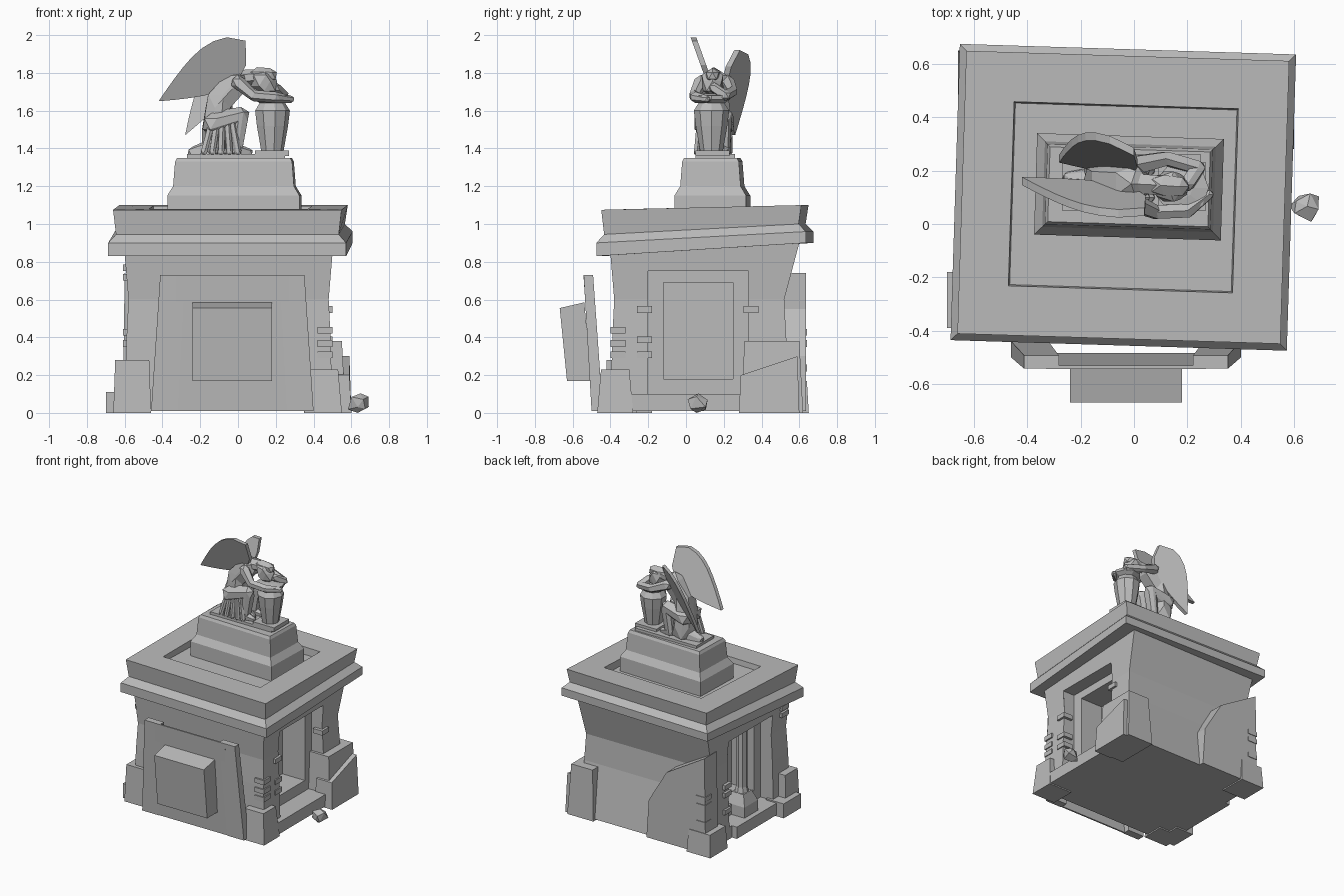
import bpy, bmesh, math, random
from mathutils import Vector, Matrix

random.seed(4)
cube = bpy.data.objects.get("Cube")
if cube:
    bpy.data.objects.remove(cube)

stone = bpy.data.materials.new("grey stone")
stone.use_nodes = True
grey = (.5, .5, .5, 1)
stone.diffuse_color = grey
stone.node_tree.nodes["Principled BSDF"].inputs["Base Color"].default_value = grey

middle = Vector((-.04, .1, 0))


def finish(name, bm, yaw=0):
    bmesh.ops.recalc_face_normals(bm, faces=bm.faces)
    bmesh.ops.rotate(bm, verts=bm.verts, cent=middle,
                     matrix=Matrix.Rotation(math.radians(yaw), 3, 'Z'))
    mesh = bpy.data.meshes.new(name)
    bm.to_mesh(mesh)
    bm.free()
    mesh.materials.append(stone)
    ob = bpy.data.objects.new(name, mesh)
    bpy.context.collection.objects.link(ob)
    return ob


def skin_loops(bm, loops):
    """Join closed loops of vertices in order and cap both ends."""
    for low, high in zip(loops, loops[1:]):
        for i in range(len(low)):
            bm.faces.new((low[i - 1], low[i], high[i], high[i - 1]))
    bm.faces.new(loops[0])
    bm.faces.new(loops[-1])


def stack(name, centre, half, profile, lean=(0, 0), yaw=0):
    """Rectangular rings; profile holds (grow, front height, back height)."""
    bm = bmesh.new()
    loops = []
    for grow, front, back in profile:
        rise = front - profile[0][1]
        cx, cy = centre[0] + lean[0] * rise, centre[1] + lean[1] * rise
        hx, hy = half[0] + grow, half[1] + grow
        loops.append([bm.verts.new(p) for p in
                      ((cx - hx, cy - hy, front), (cx + hx, cy - hy, front),
                       (cx + hx, cy + hy, back), (cx - hx, cy + hy, back))])
    skin_loops(bm, loops)
    return finish(name, bm, yaw)


def block(name, x, y, z, taper=0, drop=0):
    """Block between limits, narrowed by taper and lowered at the front by drop."""
    centre = (sum(x) / 2, sum(y) / 2)
    half = ((x[1] - x[0]) / 2, (y[1] - y[0]) / 2)
    return stack(name, centre, half, [(0, z[0], z[0]), (-taper, z[1] - drop, z[1])])


def lathe(name, cx, cy, sides, profile):
    bm = bmesh.new()
    turns = [math.tau * i / sides for i in range(sides)]
    skin_loops(bm, [[bm.verts.new((cx + r * math.cos(a), cy + r * math.sin(a), z)) for a in turns]
                    for r, z in profile])
    return finish(name, bm)


def plate(name, outline, depth_at, thickness):
    """Upright outline in x and z, set at depth_at(x, z) and thickened along y."""
    bm = bmesh.new()
    face = bm.faces.new([bm.verts.new((x, depth_at(x, z), z)) for x, z in outline])
    made = bmesh.ops.extrude_face_region(bm, geom=[face])["geom"]
    bmesh.ops.translate(bm, vec=(0, thickness, 0),
                        verts=[g for g in made if isinstance(g, bmesh.types.BMVert)])
    return finish(name, bm)


def wing(name, tip, root, over, under, depth_at):
    """Blunt leaf outline that is fullest past its middle."""
    tip, root = Vector(tip), Vector(root)
    along = root - tip
    across = Vector((-along.y, along.x)).normalized()
    steps = [(i + 1) / 8 for i in range(7)]

    def edge(t, width):
        return tip + along * t + across * width * math.sin(math.pi * t ** 1.6) ** .6

    upper = [edge(t, over) for t in steps]
    lower = [edge(t, -under) for t in reversed(steps)]
    plate(name, [tip] + upper + [root] + lower, depth_at, .03)


def limb(name, *balls):
    """Faceted hulls between consecutive balls (x, y, z, radius)."""
    bm = bmesh.new()
    for pair in zip(balls, balls[1:]):
        verts = []
        for x, y, z, r in pair:
            verts += bmesh.ops.create_icosphere(bm, subdivisions=1, radius=r,
                                                matrix=Matrix.Translation((x, y, z)))["verts"]
        hull = bmesh.ops.convex_hull(bm, input=verts)
        inside = set(hull["geom_interior"]) | set(hull["geom_unused"])
        bmesh.ops.delete(bm, geom=[g for g in inside if isinstance(g, bmesh.types.BMVert)],
                         context='VERTS')
    return finish(name, bm)


# Chamber with a waisted back wall
chamber = stack("chamber", (-.05, .1), (.55, .5),
                [(0, .01, .01), (-.01, .4, .4), (-.02, .6, .6), (0, .84, .9)])
for v in chamber.data.vertices:
    if v.co.y > .1 and .2 < v.co.z < .8:
        v.co.y -= .06

# Stepped doorway on each side, with a doorstep
bpy.context.view_layer.objects.active = chamber
for side, label in ((1, "left"), (-1, "right")):
    x = side * .55 - .05
    stack(label + "_doorstep", (x, 0), (.04, .3), [(0, .01, .01), (0, .1, .1)])
    for reach, y, half_width, low, high in ((.11, .065, .265, .1, .75), (.3, .065, .185, .18, .69)):
        cutter = stack("doorway_cutter", (x, y), (reach, half_width), [(0, low, low), (0, high, high)])
        cut = chamber.modifiers.new("doorway", 'BOOLEAN')
        cut.operation, cut.solver, cut.object = 'DIFFERENCE', 'EXACT', cutter
        bpy.ops.object.modifier_apply(modifier=cut.name)
        bpy.data.objects.remove(cutter)

# Column in the right doorway
block("column_plinth", (-.6, -.44), (-.01, .15), (.1, .18))
block("column_foot", (-.6, -.44), (-.01, .15), (.18, .26), taper=.03)
lathe("column_shaft", -.52, .07, 8, [(.05, .26), (.04, .3), (.04, .72), (.05, .76)])

# Tilted cornice and roof with a sunken top
stack("roof", middle, (.6, .525),
      [(.03, .83, .9), (.03, .9, .96), (-.01, .945, 1), (.005, 1.075, 1.1),
       (-.18, 1.08, 1.095), (-.185, 1.04, 1.04)], yaw=-1.8)

# Statue pedestal
stack("pedestal", (-.02, .14), (.35, .19),
      [(0, z, z) for z in (1.03, 1.15)] + [(-.03, 1.2, 1.2), (-.04, 1.33, 1.33), (-.05, 1.35, 1.35)],
      yaw=-1.8)
block("statue_plinth", (-.27, .25), (.05, .26), (1.34, 1.37))

# Leaning front slab standing clear of the wall, its two bars and the raised tablet
stack("front_slab", (-.03, -.49), (.3, .006), [(0, .01, .01), (0, .73, .73)], lean=(0, -.065))
for side, label in ((1, "left"), (-1, "right")):
    stack(label + "_front_bar", (side * .36 - .03, -.47), (.07, .03),
          [(0, .01, .01), (-.005, .73, .73)], lean=(side * -.06, -.065))
stack("front_tablet", (-.03, -.565), (.21, .065), [(0, .17, .17), (0, .555, .585)], lean=(0, -.1))

# Rough corner blocks
block("front_right_block", (-.66, -.46), (-.43, -.26), (0, .28), taper=.01)
block("front_right_foot", (-.7, -.55), (-.39, -.18), (0, .11))
block("front_left_block", (.35, .55), (-.47, -.28), (0, .23), taper=.02)
block("back_left_block", (.35, .57), (.29, .62), (0, .38), taper=.02)
block("back_left_foot", (.45, .6), (.28, .6), (0, .3), taper=.01, drop=.1)
block("back_right_block", (-.66, -.46), (.44, .65), (0, .17), taper=.01)

# Broken slab against the back wall
plate("back_slab", [(-.61, .01), (-.11, .01), (-.13, .3), (-.28, .55), (-.6, .74)],
      lambda x, z: .635, -.15)

# Loose bricks poking out beside the doorways
for label, x, columns, courses in (("left", .46, (-.36,), (.29, .35, .42)),
                                   ("left", .46, (-.22,), (.29, .37, .53)),
                                   ("left", .46, (.345,), (.53,)),
                                   ("right", -.57, (.36, .6), (.22, .35, .41)),
                                   ("right", -.57, (-.33,), (.7, .75))):
    for y in columns:
        for z in courses:
            stack(label + "_brick", (x, y), (.04, .04), [(0, z, z), (0, z + .035, z + .035)])

# Fallen rock
bm = bmesh.new()
bmesh.ops.create_icosphere(bm, subdivisions=1, radius=.058, matrix=Matrix.Translation((.64, .065, .05)))
for v in bm.verts:
    v.co += Vector([random.uniform(-.012, .012) for axis in "xyz"])
    v.co.z = max(v.co.z, 0)
finish("rock", bm)

# Urn
block("urn_base", (.09, .27), (.05, .23), (1.36, 1.39))
lathe("urn", .18, .135, 9, [(.06, 1.38), (.085, 1.52), (.095, 1.6), (.07, 1.64),
                            (.1, 1.66), (.1, 1.68), (.04, 1.69)])

# Robed kneeling figure leaning over the urn
limb("robe", (-.1, .16, 1.42, .1), (-.11, .16, 1.54, .09), (-.1, .155, 1.65, .08), (-.01, .15, 1.75, .08))
limb("robe_hem", (-.24, .17, 1.38, .03), (-.1, .16, 1.4, .07), (.03, .13, 1.38, .03))
for label, y in (("right", .1), ("left", .2)):
    limb(label + "_leg", (-.13, y, 1.53, .065), (.015, y, 1.57, .05), (-.01, y, 1.39, .04),
         (.06, y, 1.38, .02))
for i in range(5):
    x = i * .045 - .18
    limb("robe_fold", (x * .6 - .03, .075, 1.54, .02), (x, .06, 1.38, .02))
limb("neck", (0, .15, 1.77, .045), (.11, .145, 1.78, .04))
limb("head", (.13, .14, 1.76, .066), (.155, .14, 1.73, .058))
limb("hair", (.1, .145, 1.785, .045), (.17, .14, 1.785, .04))
limb("right_arm", (0, .08, 1.75, .04), (.08, .045, 1.68, .03), (.2, .05, 1.67, .03), (.28, .11, 1.66, .02))
limb("left_arm", (0, .22, 1.75, .04), (.12, .245, 1.7, .03), (.24, .21, 1.68, .03), (.2, .15, 1.72, .03))

# Wings
wing("right_wing", (-.42, 1.65), (.04, 1.97), .1, .15, lambda x, z: .74 - .36 * z)
wing("left_wing", (-.28, 1.47), (0, 1.92), .09, .08, lambda x, z: .43 * z - .6 * x - .57)
